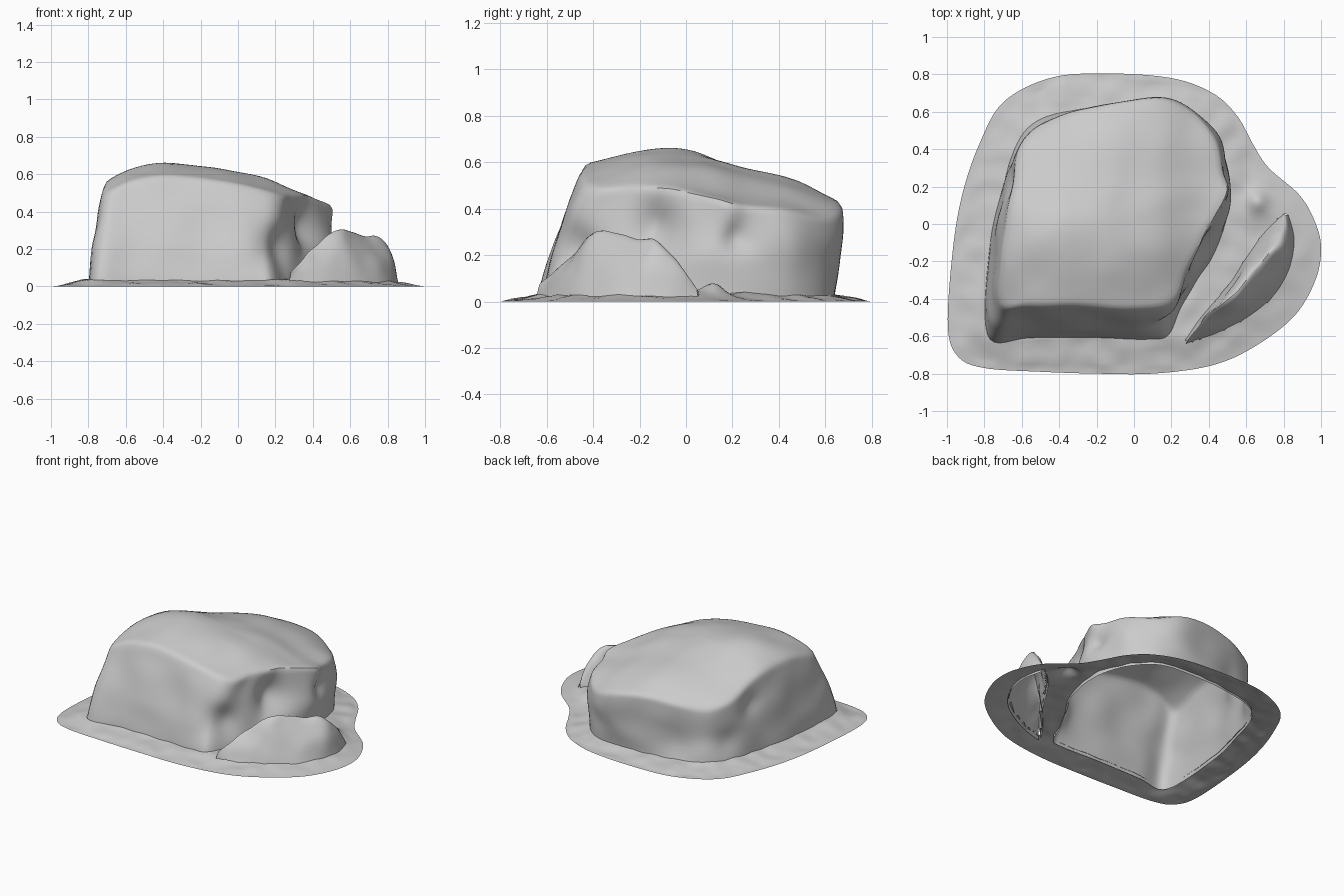
import bpy, bmesh, math
from mathutils import Vector, noise

if "Cube" in bpy.data.objects:
    bpy.data.objects.remove(bpy.data.objects["Cube"])

N = 160                       # columns around the boulder
CX, CY = -0.12, 0.03          # centre of the boulder


def spline(pts, t, closed=True):
    """Catmull-Rom through tuples of any length, t in 0..1."""
    n = len(pts)
    u = t * (n if closed else n - 1)
    i = int(math.floor(u))
    f = u - i
    if not closed and i >= n - 1:
        i, f = n - 2, 1.0
    get = (lambda k: pts[k % n]) if closed else (lambda k: pts[max(0, min(n - 1, k))])
    p = [get(i + k) for k in (-1, 0, 1, 2)]
    return [0.5 * (2 * b + (c - a) * f + (2 * a - 5 * b + 4 * c - d) * f * f
            + (3 * b - a - 3 * c + d) * f ** 3) for a, b, c, d in zip(*p)]


def lerp_table(table, v):
    if v <= table[0][0]:
        return table[0][1]
    for (a, fa), (b, fb) in zip(table, table[1:]):
        if v <= b:
            return fa + (fb - fa) * (v - a) / (b - a)
    return table[-1][1]


def wobble(p, size, amount):
    return noise.noise_vector(Vector(p) * size) * amount


def grid_object(name, rows, closed, cap=None, skip=None, smooth=0):
    bm = bmesh.new()
    vs = [[bm.verts.new(p) for p in r] for r in rows]
    m = len(rows[0])
    for a, b in zip(vs, vs[1:]):
        for i in range(m if closed else m - 1):
            j = (i + 1) % m
            quad = (a[i], a[j], b[j], b[i])
            if not (skip and all(skip(v.co) for v in quad)):
                bm.faces.new(quad)
    if cap:
        c = bm.verts.new(cap)
        for i in range(m):
            bm.faces.new((vs[-1][i], vs[-1][(i + 1) % m], c))
    for _ in range(smooth):
        inner = [v for v in bm.verts if not v.is_boundary]
        bmesh.ops.smooth_vert(bm, verts=inner, factor=0.5, use_axis_x=True,
                              use_axis_y=True, use_axis_z=True)
    bmesh.ops.delete(bm, geom=[v for v in bm.verts if not v.link_faces], context='VERTS')
    me = bpy.data.meshes.new(name)
    bm.to_mesh(me)
    bm.free()
    ob = bpy.data.objects.new(name, me)
    bpy.context.collection.objects.link(ob)
    bpy.ops.object.select_all(action='DESELECT')
    ob.select_set(True)
    bpy.context.view_layer.objects.active = ob
    bpy.ops.object.shade_smooth_by_angle(angle=math.radians(40))
    return ob


# Boulder: base outline (x, y) paired with shoulder outline (x, y)
BODY = [(-.785, -.60, -.71, -.42), (-.55, -.61, -.55, -.43), (-.2, -.61, -.2, -.44),
        (.08, -.62, .10, -.45), (.19, -.60, .23, -.40), (.26, -.45, .29, -.25),
        (.34, -.30, .36, -.11), (.42, -.18, .38, -.06), (.48, -.02, .44, .04),
        (.51, .15, .50, .17), (.50, .30, .47, .28), (.43, .47, .42, .43),
        (.29, .60, .30, .57), (.08, .63, .06, .64), (-.3, .63, -.28, .62),
        (-.5, .57, -.46, .55), (-.63, .44, -.60, .41), (-.70, .2, -.66, .19),
        (-.77, -.1, -.70, -.1)]
DROP_X = [(-.74, .12), (-.62, .05), (-.42, 0), (-.1, .03), (.1, .07), (.2, .11), (.35, .17), (.5, .20)]
DROP_Y = [(-.45, .08), (-.3, .04), (-.1, -.005), (.1, .02), (.25, .07), (.48, .11), (.62, .21)]
# dents (positive) and bulges (negative): position, radius, depth
DENTS = [((.24, -.52, .2), .13, .07), ((.40, -.14, .31), .12, .08),
         ((.48, .22, .28), .07, .05), ((.5, .06, .2), .14, -.02),
         ((.42, .48, .27), .18, -.03), ((.15, .65, .3), .22, -.05),
         ((-.35, .60, .17), .15, .05), ((-.62, .42, .15), .1, .03),
         ((-.68, .22, .35), .07, .03)]


def top_z(x, y):
    sag = .12 * math.exp(-((x + .55) ** 2 + (y - .52) ** 2) / .09)   # low back left corner
    # softened sampling keeps the crown free of straight creases
    dx = sum(lerp_table(DROP_X, x + o) for o in (-.06, -.03, 0, .03, .06)) / 5
    dy = sum(lerp_table(DROP_Y, y + o) for o in (-.06, -.03, 0, .03, .06)) / 5
    return .668 - dx - .9 * dy - sag


def sculpt(x, y, z):
    p = Vector((x, y, z))
    inward = Vector((CX - x, CY - y, 0)).normalized()
    for c, r, d in DENTS:
        p += inward * d * math.exp(-((Vector((x, y, z)) - Vector(c)).length / r) ** 2)
    return p + wobble((x, y, z), 5, .014) * min(1, z * 6)


cols = [spline(BODY, i / N) for i in range(N)]
rows = []
for k in range(25):                                  # side wall
    t = k / 24
    s = t ** 1.35
    rows.append([sculpt(bx + (tx - bx) * s, by + (ty - by) * s,
                        .01 + (top_z(tx, ty) - .01) * t) for bx, by, tx, ty in cols])
base_ring = [(p.x, p.y) for p in rows[0]]
for k in range(1, 20):                               # crown
    s = 1 - k / 20
    ring = []
    for bx, by, tx, ty in cols:
        x, y = CX + (tx - CX) * s, CY + (ty - CY) * s
        ring.append(sculpt(x, y, top_z(x, y)))
    rows.append(ring)
grid_object("boulder", rows, True, cap=(CX, CY, top_z(CX, CY)), smooth=3)

# Small rock slab: outer foot (x, y), crest (x, y, z), inner foot (x, y)
SLAB = [(.27, -.645, .28, -.625, .08, .27, -.62), (.42, -.60, .40, -.49, .20, .37, -.48),
        (.58, -.52, .55, -.38, .30, .50, -.33), (.72, -.42, .66, -.25, .27, .59, -.19),
        (.82, -.28, .75, -.15, .265, .67, -.07), (.86, -.10, .81, -.06, .18, .75, .02),
        (.83, .05, .81, .05, .05, .80, .06)]
rows = []
for i in range(49):
    ox, oy, cx, cy, cz, ix, iy = spline(SLAB, i / 48, False)
    mx, my = cx * .5 + ix * .5, cy * .5 + iy * .5
    profile = [(ox, oy, .005), (ox * .6 + cx * .4, oy * .6 + cy * .4, cz * .55),
               (cx, cy, cz), (mx, my, cz * .8), (ix, iy, .005)]
    row = []
    for k in range(21):
        p = spline(profile, k / 20, False)
        row.append(Vector(p) + wobble(p, 8, .016) * min(1, max(0, p[2]) * 6))
    rows.append(row)
grid_object("small_rock", rows, False, smooth=1)

# Ground skirt: open ring from outer rim to the foot of the boulder
RIM = [(-.995, -.55), (-.94, -.71), (-.8, -.77), (-.5, -.79), (-.2, -.8), (.1, -.8), (.4, -.76),
       (.62, -.67), (.85, -.5), (.97, -.3), (1, -.12), (.96, .03), (.88, .16), (.72, .3),
       (.64, .42), (.55, .58), (.42, .7), (.2, .78), (-.15, .805), (-.45, .78), (-.7, .65),
       (-.83, .42), (-.92, .15), (-.97, -.15)]


def by_angle(pts):
    """Sort outline samples by angle and return radius(angle)."""
    pol = sorted((math.atan2(y - CY, x - CX), math.hypot(x - CX, y - CY)) for x, y in pts)
    tab = [(pol[-1][0] - 2 * math.pi, pol[-1][1])] + pol + [(pol[0][0] + 2 * math.pi, pol[0][1])]
    return lambda a: lerp_table(tab, a)


rim = by_angle([spline(RIM, i / 300) for i in range(300)])
foot = by_angle(base_ring)
outline = [s[:2] for s in SLAB] + [s[5:] for s in reversed(SLAB)]


def under_slab(p):
    inside = False
    for (x1, y1), (x2, y2) in zip(outline, outline[1:] + outline[:1]):
        if (y1 > p.y) != (y2 > p.y) and p.x < x1 + (p.y - y1) * (x2 - x1) / (y2 - y1):
            inside = not inside
    return inside


rows = []
for k in range(25):
    t = k / 24
    row = []
    for i in range(240):
        a = -math.pi + 2 * math.pi * i / 240
        r = rim(a) + (foot(a) - .005 - rim(a)) * t
        x, y = CX + r * math.cos(a), CY + r * math.sin(a)
        z = .035 * min(1, (rim(a) - r) / .2) ** 1.2
        z += .01 * noise.noise(Vector((x, y, 0)) * 9) * min(1, t * 4)
        z += .045 * math.exp(-((x - .66) ** 2 + (y - .12) ** 2) / .003)
        row.append((x, y, max(0, z)))
    rows.append(row)
grid_object("ground_skirt", rows, True, skip=under_slab)
